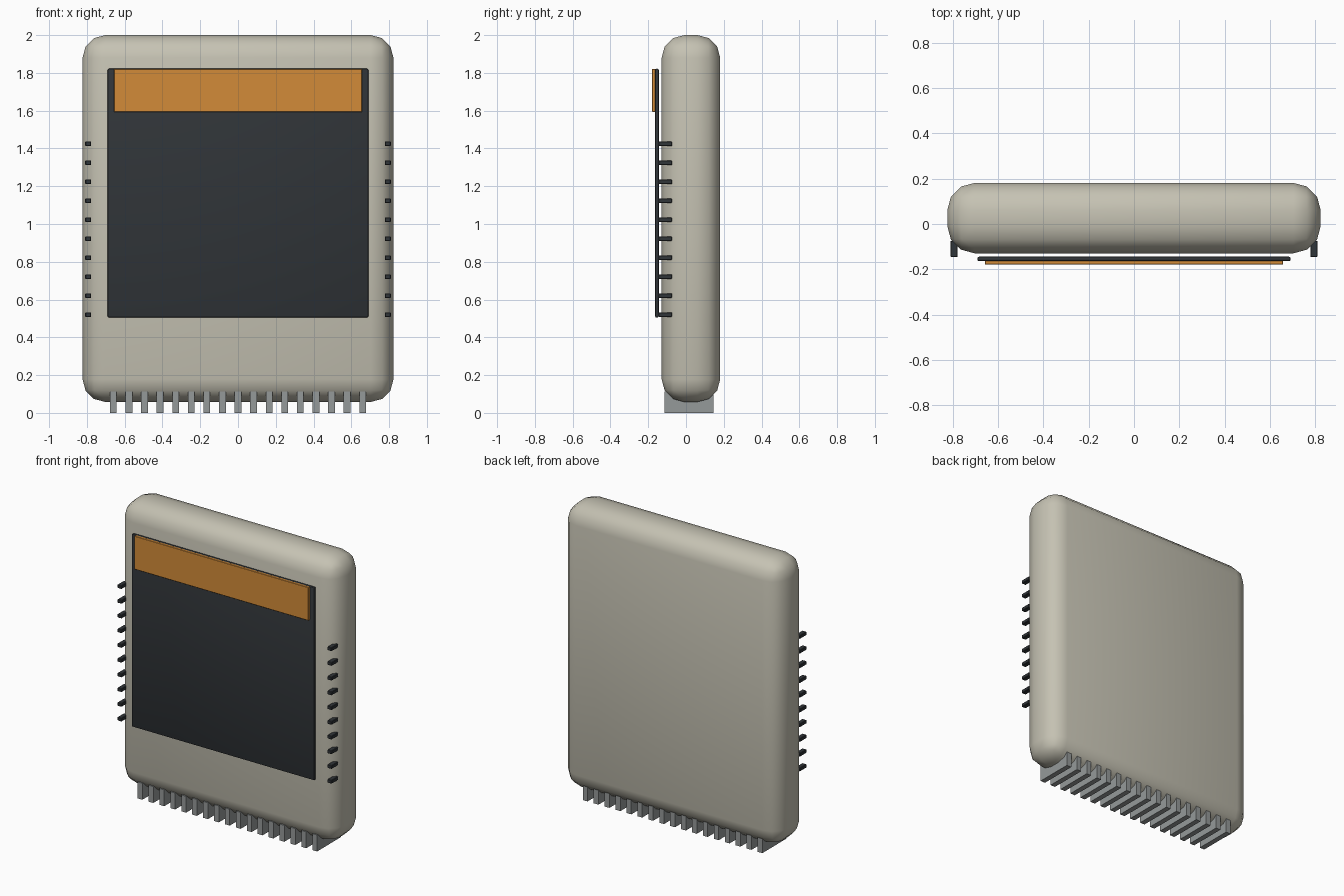
import bpy, bmesh, math

if "Cube" in bpy.data.objects:
    bpy.data.objects.remove(bpy.data.objects["Cube"])


def material(name, rgb):
    m = bpy.data.materials.new(name)
    m.diffuse_color = (*rgb, 1)
    m.use_nodes = True
    m.node_tree.nodes["Principled BSDF"].inputs["Base Color"].default_value = m.diffuse_color
    return m


SHELL = material("warm_grey", (0.56, 0.54, 0.45))
DARK = material("charcoal", (0.03, 0.035, 0.04))
ORANGE = material("orange", (0.65, 0.26, 0.04))
METAL = material("metal_grey", (0.30, 0.32, 0.32))


def box(name, x, y, z, mat, bevel=0, segments=1):
    """Box from (min, max) ranges, optionally with rounded edges."""
    bm = bmesh.new()
    bmesh.ops.create_cube(bm, size=1)
    for v in bm.verts:
        v.co = [r[0] + (c + 0.5) * (r[1] - r[0]) for c, r in zip(v.co, (x, y, z))]
    if bevel:
        bmesh.ops.bevel(bm, geom=bm.edges[:], offset=bevel, segments=segments,
                        profile=0.5, affect='EDGES')
    bmesh.ops.recalc_face_normals(bm, faces=bm.faces[:])
    mesh = bpy.data.meshes.new(name)
    bm.to_mesh(mesh)
    bm.free()
    mesh.materials.append(mat)
    ob = bpy.data.objects.new(name, mesh)
    bpy.context.collection.objects.link(ob)
    if segments > 1:
        bpy.ops.object.select_all(action='DESELECT')
        ob.select_set(True)
        bpy.context.view_layer.objects.active = ob
        bpy.ops.object.shade_smooth_by_angle(angle=math.radians(40))
    return ob


# Rounded cartridge shell
box("shell", (-0.823, 0.823), (-0.129, 0.181), (0.058, 2.0), SHELL, 0.12, 3)

# Front label panel and its coloured band
box("label_panel", (-0.69, 0.69), (-0.164, -0.144), (0.505, 1.822), DARK, 0.007, 2)
box("label_band", (-0.657, 0.657), (-0.179, -0.162), (1.594, 1.821), ORANGE, 0.002)

# Grip ridges down both sides
for side, label in ((-1, "left"), (1, "right")):
    for i in range(10):
        z = 0.52 + i * 0.1005
        x = sorted((side * 0.777, side * 0.809))
        box(f"grip_ridge_{label}_{i + 1}", x, (-0.146, -0.074),
            (z - 0.012, z + 0.012), DARK, 0.003)

# Contact pins along the bottom edge
for i in range(17):
    x = (i - 8) * 0.0825
    box(f"contact_pin_{i + 1}", (x - 0.018, x + 0.018), (-0.115, 0.145),
        (0, 0.112), METAL)
